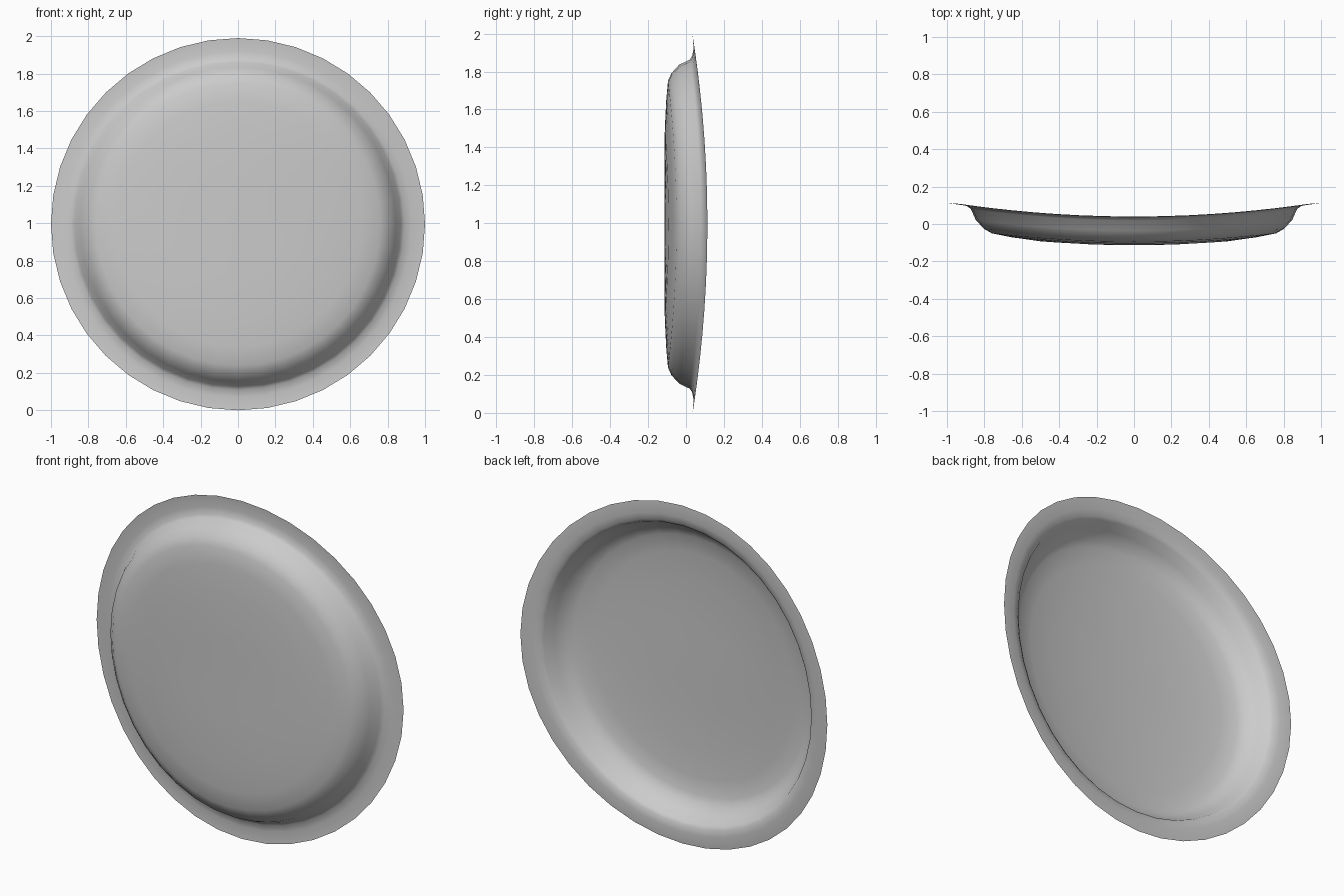
import bpy, bmesh, math

if "Cube" in bpy.data.objects:
    bpy.data.objects.remove(bpy.data.objects["Cube"])

SEGMENTS = 40
CENTRE_Z = 0.995
BEND = 0.078

# Lathe profile of the thin shell: (radius, y), from boss centre out to rim
profile = [(0.25, -0.113), (0.5, -0.112), (0.66, -0.104), (0.76, -0.095),
           (0.80, -0.077), (0.845, -0.036), (0.872, 0.020), (0.89, 0.032),
           (0.93, 0.040), (1.0, 0.035)]


def shell_point(radius, y, i):
    """Point on the round shell, bowed backwards towards the left and right."""
    a = 2 * math.pi * i / SEGMENTS
    x = radius * math.cos(a)
    return (x, y + BEND * x * x, CENTRE_Z + 0.995 * radius * math.sin(a))


# Round curved shield: spun rings and a central fan
bm = bmesh.new()
centre = bm.verts.new((0, -0.113, CENTRE_Z))
rings = [[bm.verts.new(shell_point(r, y, i)) for i in range(SEGMENTS)]
         for r, y in profile]
for i in range(SEGMENTS):
    j = (i + 1) % SEGMENTS
    bm.faces.new((centre, rings[0][i], rings[0][j]))
    for inner, outer in zip(rings, rings[1:]):
        bm.faces.new((inner[i], outer[i], outer[j], inner[j]))
# Front side faces -y
bm.normal_update()
if sum(f.normal.y for f in bm.faces) > 0:
    bmesh.ops.reverse_faces(bm, faces=bm.faces[:])
for f in bm.faces:
    f.smooth = True

mesh = bpy.data.meshes.new("shield_shell")
bm.to_mesh(mesh)
bm.free()
shield = bpy.data.objects.new("shield_shell", mesh)
bpy.context.collection.objects.link(shield)
